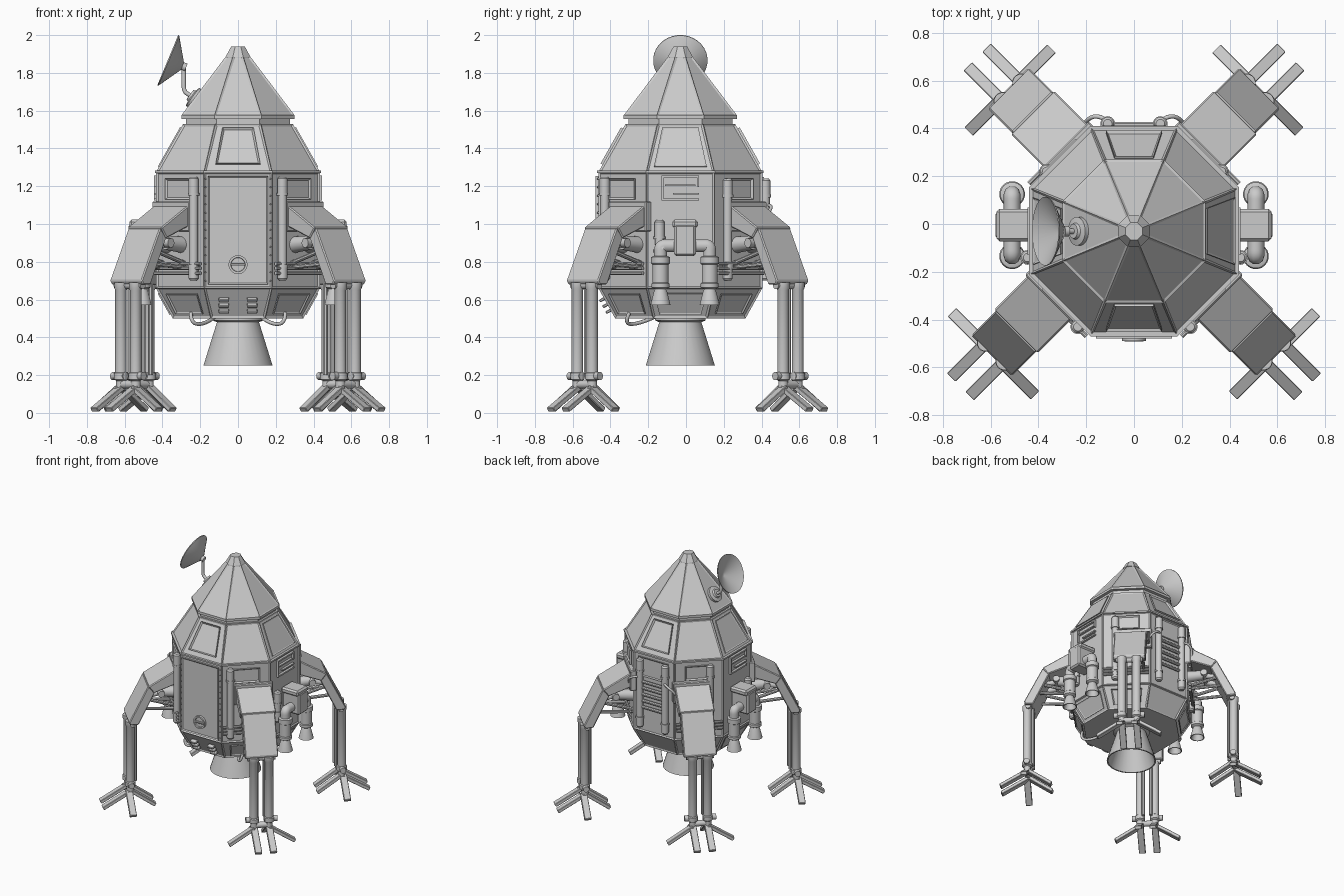
import bpy, bmesh, math
from mathutils import Matrix, Vector

if "Cube" in bpy.data.objects:
    bpy.data.objects.remove(bpy.data.objects["Cube"])

T = Matrix.Translation
I = Matrix.Identity(4)
BODY = T((0, -0.03, 0))
C8 = math.cos(math.pi / 8)


def finish(name, bm, M=I, smooth=False, bevel=0):
    bmesh.ops.recalc_face_normals(bm, faces=bm.faces)
    me = bpy.data.meshes.new(name)
    bm.to_mesh(me)
    bm.free()
    if smooth:
        for p in me.polygons:
            p.use_smooth = True
        me.set_sharp_from_angle(angle=math.radians(35))
    ob = bpy.data.objects.new(name, me)
    ob.matrix_world = M
    bpy.context.collection.objects.link(ob)
    if bevel:
        b = ob.modifiers.new("bevel", 'BEVEL')
        b.width, b.segments = bevel, 1
    return ob


def lathe(name, prof, M=I, n=20, smooth=True):
    """Revolve (radius, z) points round local z, capped at both ends."""
    bm = bmesh.new()
    rings = [[bm.verts.new((r * math.cos((i + .5) * math.tau / n), r * math.sin((i + .5) * math.tau / n), z))
              for i in range(n)] for r, z in prof]
    for a, b in zip(rings, rings[1:]):
        for i in range(n):
            bm.faces.new((a[i], a[(i + 1) % n], b[(i + 1) % n], b[i]))
    bm.faces.new(rings[0])
    bm.faces.new(rings[-1])
    return finish(name, bm, M, smooth)


def rod(name, a, b, r, M=I, r2=None, n=14):
    a, d = Vector(a), Vector(b) - Vector(a)
    m = M @ T(a) @ d.to_track_quat('Z', 'Y').to_matrix().to_4x4()
    return lathe(name, [(r, 0), (r2 or r, d.length)], m, n)


def box(name, c, size, M=I, bevel=0.006):
    bm = bmesh.new()
    bmesh.ops.create_cube(bm, size=1, matrix=T(c) @ Matrix.Diagonal((*size, 1)))
    return finish(name, bm, M, bevel=bevel)


def bar(name, a, b, w, t, M=I):
    d = Vector(b) - Vector(a)
    m = M @ T((Vector(a) + Vector(b)) / 2) @ d.to_track_quat('X', 'Z').to_matrix().to_4x4()
    return box(name, (0, 0, 0), (d.length, w, t), m, 0.003)


def pipe(name, pts, r, M=I):
    cu = bpy.data.curves.new(name, 'CURVE')
    cu.dimensions, cu.bevel_depth, cu.bevel_resolution, cu.use_fill_caps = '3D', r, 3, True
    s = cu.splines.new('NURBS')
    s.points.add(len(pts) - 1)
    for p, q in zip(s.points, pts):
        p.co = (*q, 1)
    s.use_endpoint_u, s.order_u, s.resolution_u = True, 3, 5
    ob = bpy.data.objects.new(name, cu)
    ob.matrix_world = M
    bpy.context.collection.objects.link(ob)
    bpy.ops.object.select_all(action='DESELECT')
    ob.select_set(True)
    bpy.context.view_layer.objects.active = ob
    bpy.ops.object.convert(target='MESH')


def prism(name, pts, h, M=I, rim=0, sink=0, bevel=0):
    """Extrude a polygon along local z; optional recessed top."""
    bm = bmesh.new()
    f = bm.faces.new([bm.verts.new((x, y, 0)) for x, y in pts])
    top = bmesh.ops.extrude_face_region(bm, geom=[f])['geom']
    bmesh.ops.translate(bm, verts=[v for v in top if isinstance(v, bmesh.types.BMVert)], vec=(0, 0, h))
    bmesh.ops.recalc_face_normals(bm, faces=bm.faces)
    if rim:
        tf = [v for v in top if isinstance(v, bmesh.types.BMFace)]
        bmesh.ops.inset_individual(bm, faces=tf, thickness=rim, depth=-sink)
    return finish(name, bm, M, bevel=bevel)


def section(name, z0, a0, z1, a1, rim=0.0, depth=0.0):
    """Eight-sided hull section given by flat-to-centre distances, with sunk panels."""
    bm = bmesh.new()
    bmesh.ops.create_cone(bm, cap_ends=True, segments=8, radius1=a0 / C8, radius2=a1 / C8, depth=z1 - z0,
                          matrix=T((0, 0, (z0 + z1) / 2)) @ Matrix.Rotation(math.pi / 8, 4, 'Z'))
    if rim:
        bm.normal_update()
        bmesh.ops.inset_individual(bm, faces=[f for f in bm.faces if len(f.verts) == 4], thickness=rim, depth=-depth)
    return finish(name, bm, BODY)


def face(k, z0, a0, z1, a1):
    """Frame on hull side k (0 front, then counter-clockwise): x right, y up, z out."""
    p = -math.pi / 2 + k * math.pi / 4
    n = Vector((math.cos(p), math.sin(p), 0))
    t = Vector((-n.y, n.x, 0))
    v = (n * (a1 - a0) + Vector((0, 0, z1 - z0))).normalized()
    m = Matrix((t, v, t.cross(v))).transposed().to_4x4()
    return BODY @ T(n * a0 + Vector((0, 0, z0))) @ m


def trap(w0, w1, y0, y1):
    return [(-w0, y0), (w0, y0), (w1, y1), (-w1, y1)]


LOW, MID, UP, CONE = (.5, .345, .66, .434), (.66, .434, 1.275, .434), (1.275, .434, 1.53, .29), (1.575, .30, 1.89, .062)

# Hull
section("lower_hull", *LOW, .014, .007)
section("main_hull", *MID, .014, .007)
section("upper_hull", *UP, .014, .007)
section("waist_band", 1.27, .44, 1.282, .44)
section("neck", 1.52, .275, 1.565, .275)
section("nose_lip", 1.557, .30, 1.576, .30)
section("nose_cone", *CONE, .014, .006)
section("nose_cap", 1.885, .066, 1.94, .036)

# Main engine bell
lathe("engine_bell", [(.135, .51), (.135, .49), (.112, .48), (.184, .25), (.174, .25), (.10, .46)], BODY, 32)

# Front door, hatch, windows and side panels
F = face(0, *MID)
prism("door", trap(.16, .16, .02, .595), .014, F, .012, .007)
lathe("door_hatch", [(.05, 0), (.05, .025), (.038, .025), (.036, .015)], F @ T((0, .125, 0)), 24)
box("hatch_handle", (0, .125, .02), (.08, .012, .016), F, .002)
for k in (0, 4):
    prism("upper_window", trap(.118, .082, .045, .265), .012, face(k, *UP), .016, .014)
for k in (2, 6):
    prism("upper_side_panel", trap(.14, .095, .03, .27), .006, face(k, *UP), .012, .004)
for k in (1, 3, 5, 7):
    D = face(k, *MID)
    prism("corner_window", trap(.1, .1, .47, .58), .012, D, .014, .01)
    prism("lower_corner_panel", trap(.1, .115, .03, .15), .008, face(k, *LOW), .012, .006)
    for y in (.08, .105, .13):
        rod("corner_pipe", (-.17, y, .018), (.17, y, .018), .01, D, n=8)
for k in (2, 6):
    S = face(k, *MID)
    for x, y, w, h in ((0, .59, .2, .012), (0, .545, .16, .01), (.03, .50, .14, .01), (0, .47, .2, .012),
                       (-.095, .53, .01, .12), (.095, .565, .01, .06)):
        box("side_panel_strip", (x, y, .002), (w, h, .018), S, 0)
    prism("side_lower_panel", trap(.11, .14, .025, .155), .006, face(k, *LOW), .012, .004)

# Rivets along the door and on the corner frames
for x in (-.171, .171):
    for i in range(13):
        lathe("rivet", [(.005, 0), (.004, .006)], F @ T((x, .04 + i * .045, 0)), 6)

# Steps on the lower front hull
for x in (-.075, .075):
    for y in (.05, .085, .12):
        box("vent_step", (x, y, .012), (.055, .016, .032), face(0, *LOW), .004)

# Vertical tanks round the hull
for sx in (-1, 1):
    for x, y, z0, z1 in ((.235, -.43, .70, 1.25), (.11, .42, .70, 1.24), (.366, .22, .70, 1.24), (.445, -.14, .78, 1.02)):
        P = T((sx * x, y, 0))
        r = .027
        lathe("tank", [(.018, z0), (r, z0 + .012), (r, z0 + .07), (r + .004, z0 + .07), (r + .004, z0 + .085),
                       (r - .003, z0 + .085), (r - .003, z1 - .1), (r + .004, z1 - .1), (r + .004, z1 - .085),
                       (r, z1 - .085), (r, z1 - .01), (.018, z1)], P, 14)
    pipe("tank_hose", [(sx * .11, .43, 1.1), (sx * .15, .46, 1.1), (sx * .21, .43, 1.05), (sx * .22, .38, .95)], .009)
    pipe("under_hose", [(sx * .25, -.3, .53), (sx * .25, -.33, .47), (sx * .17, -.25, .47), (sx * .12, -.16, .51)], .01)
B = face(4, *MID)
for y in (.2, .25, .3, .35, .4):
    rod("back_pipe", (-.1, y, .012), (.1, y, .012), .012, B, n=8)
prism("back_panel", trap(.13, .13, .44, .59), .008, B, .012, .006)

# Side thruster pods
for sx in (-1, 1):
    box("thruster_box", (sx * .505, -.005, .915), (.15, .115, .17), bevel=.012)
    box("thruster_box_top", (sx * .50, -.005, 1.0), (.15, .135, .045), bevel=.012)
    for sy in (-1, 1):
        x, y = sx * .51, sy * .13 - .005
        pipe("thruster_elbow", [(x, sy * .03, .885), (x, sy * .09, .885), (x, y, .885), (x, y, .84), (x, y, .79)], .035)
        lathe("thruster_bell", [(.036, .83), (.05, .825), (.05, .79), (.042, .785), (.042, .69), (.048, .685),
                                (.048, .665), (.03, .655), (.036, .64), (.054, .57), (.047, .57), (.025, .64)],
              T((x, y, 0)), 20)

# Four legs: local x points outward, y across, origin under the foot
for fx, fy in ((.595, -.55), (-.595, -.55), (.525, .567), (-.525, .567)):
    ang = math.atan2(math.copysign(1, fy), math.copysign(1, fx))
    L = T((fx, fy, 0)) @ Matrix.Rotation(ang, 4, 'Z')
    SIDE = L @ Matrix.Rotation(math.pi / 2, 4, 'X')
    prism("leg_arm", [(-.38, 1.12), (-.14, .98), (-.18, .925), (-.38, 1.0)], .256, SIDE @ T((0, 0, -.128)), bevel=.006)
    prism("leg_shin", [(-.14, .98), (0, .70), (-.012, .68), (-.07, .68), (-.19, .93)], .24, SIDE @ T((0, 0, -.12)), bevel=.006)
    box("leg_mount", (-.36, 0, 1.04), (.05, .28, .16), L)
    # suspension pistons under the arm
    for u in (-.05, .05):
        rod("piston_sleeve", (-.38, u, .89), (-.25, u, .9), .045, L, .036)
        rod("piston_rod", (-.26, u, .9), (-.12, u, .87), .02, L)
        rod("lower_strut", (-.37, u * 1.6, .77), (-.1, u * 1.6, .79), .012, L, n=8)
        rod("cross_strut", (-.37, u * 1.6, .79), (-.14, u * 1.6, .86), .012, L, n=8)
    rod("piston_pin", (-.24, -.1, .9), (-.24, .1, .9), .025, L)
    # twin shin tubes with ankles and toes
    for s in (-1, 1):
        u = s * .055
        P = L @ T((-.02, u, 0))
        lathe("shin_tube", [(.026, .13), (.026, .17), (.038, .178), (.038, .21), (.031, .215), (.031, .65),
                            (.036, .66), (.036, .69)], P, 16)
        rod("shin_rod", (-.06, s * .028, .2), (-.06, s * .028, .69), .013, L, n=8)
        rod("ankle_pin", (-.02, s * .02, .195), (-.02, s * .115, .195), .022, L)
        bar("toe_front", (-.02, u, .135), (.18, u, .016), .05, .026, L)
        bar("toe_back", (-.03, u, .135), (-.20, u, .016), .05, .026, L)
        bar("toe_side", (-.01, u, .135), (-.01, s * .24, .016), .05, .026, L)
    rod("ankle_bar", (-.02, -.06, .15), (-.02, .06, .15), .022, L)
    rod("knee_bar", (-.03, -.1, .675), (-.03, .1, .675), .02, L)

# Dish antenna on the left of the nose
N = face(6, *CONE)
lathe("dish_base", [(.06, -.01), (.06, .012), (.035, .018), (.03, .03)], N @ T((0, .115, 0)), 20)
pipe("dish_stem", [(-.215, -.03, 1.65), (-.25, -.03, 1.68), (-.287, -.03, 1.70), (-.287, -.03, 1.76), (-.287, -.03, 1.835)], .012)
rod("dish_joint", (-.275, -.03, 1.828), (-.305, -.03, 1.84), .022)
DISH = T((-.296, -.03, 1.836)) @ Vector((-.924, 0, .383)).to_track_quat('Z', 'Y').to_matrix().to_4x4()
lathe("dish", [(.018, -.004), (.144, .076), (.144, .082), (.012, .012)], DISH, 32)
